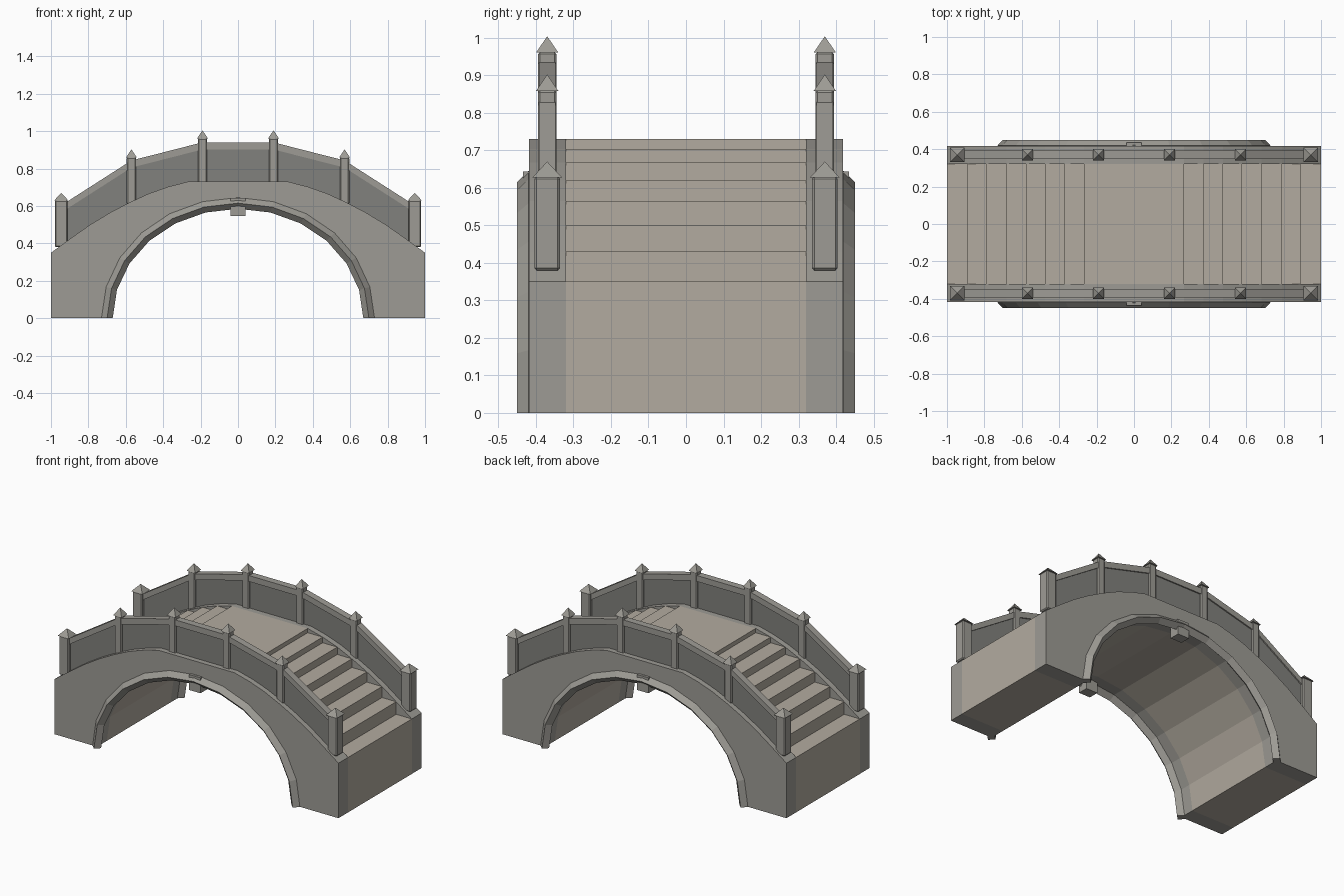
import bpy, bmesh, math

if "Cube" in bpy.data.objects:
    bpy.data.objects.remove(bpy.data.objects["Cube"])

def material(name, col):
    m = bpy.data.materials.new(name)
    m.diffuse_color = (*col, 1)
    m.use_nodes = True
    m.node_tree.nodes["Principled BSDF"].inputs["Base Color"].default_value = m.diffuse_color
    return m

STONE = material("grey_stone", (0.34, 0.33, 0.30))
PAVING = material("tan_paving", (0.45, 0.41, 0.35))
DARK = material("dark_panel", (0.22, 0.22, 0.205))

def finish(name, bm, mat):
    bmesh.ops.recalc_face_normals(bm, faces=bm.faces)
    me = bpy.data.meshes.new(name)
    bm.to_mesh(me)
    bm.free()
    ob = bpy.data.objects.new(name, me)
    me.materials.append(mat)
    bpy.context.collection.objects.link(ob)
    return ob

def prism(name, pts, y0, y1, mat):
    """Extrude an xz outline from y0 to y1."""
    bm = bmesh.new()
    a = [bm.verts.new((x, y0, z)) for x, z in pts]
    b = [bm.verts.new((x, y1, z)) for x, z in pts]
    bm.faces.new(a)
    bm.faces.new(b[::-1])
    for i in range(len(pts)):
        j = (i + 1) % len(pts)
        bm.faces.new((a[i], b[i], b[j], a[j]))
    return finish(name, bm, mat)

def box_outline(x0, x1, z0, z1):
    return [(x0, z0), (x1, z0), (x1, z1), (x0, z1)]

def arch(rx, rz, n=12):
    """Half ellipse from right foot to left foot."""
    return [(rx * math.cos(math.pi * i / n), rz * math.sin(math.pi * i / n)) for i in range(n + 1)]

# Shared deck curve (right half, from the end up to the crown)
deck = [(1, .35), (.89, .43), (.79, .50), (.683, .565), (.578, .62), (.475, .667), (.372, .703), (.267, .73)]
opening = arch(.70, .615)

def mirrored(half):
    """Left foot, over the top, right foot, then back under the arch."""
    left = [(-x, z) for x, z in half]
    return [(-1, 0)] + left + half[::-1] + [(1, 0)] + opening

# Stepped core between the side walls
steps = []
for (xa, za), (xb, zb) in zip(deck, deck[1:]):
    steps += [(xa, za), (xb, za)]
steps.append(deck[-1])
prism("stepped_deck", mirrored(steps), -.32, .32, PAVING)

def arch_trim(name, yc, r=.03):
    """Diamond-section moulding around the arch opening."""
    bm = bmesh.new()
    rings = []
    inner, outer = arch(.70 - r, .615 - r), arch(.70 + r, .615 + r)
    for m, i, o in zip(opening, inner, outer):
        rings.append([bm.verts.new(c) for c in (
            (i[0], yc, i[1]), (m[0], yc - r, m[1]), (o[0], yc, o[1]), (m[0], yc + r, m[1]))])
    for p, q in zip(rings, rings[1:]):
        for k in range(4):
            bm.faces.new((p[k], p[(k + 1) % 4], q[(k + 1) % 4], q[k]))
    bm.faces.new(rings[0])
    bm.faces.new(rings[-1][::-1])
    finish(name, bm, STONE)

def post(name, x, y, w, z0, z1, cap_w, cap_h):
    """Bevelled post with a pyramid cap."""
    h = w / 2
    ob = prism(name, box_outline(x - h, x + h, z0, z1), y - h, y + h, STONE)
    bev = ob.modifiers.new("bevel", 'BEVEL')
    bev.width = .006
    bev.segments = 1
    bm = bmesh.new()
    c = cap_w / 2
    base = [bm.verts.new((x + sx * c, y + sy * c, z1 - .002)) for sx, sy in ((-1, -1), (1, -1), (1, 1), (-1, 1))]
    tip = bm.verts.new((x, y, z1 + cap_h))
    bm.faces.new(base[::-1])
    for i in range(4):
        bm.faces.new((base[i], base[(i + 1) % 4], tip))
    finish(name + "_cap", bm, STONE)

# Post x, rail top z, panel foot z
stations = [(-.945, .603, .37), (-.57, .843, .60), (-.19, .94, .71),
            (.19, .94, .71), (.57, .843, .60), (.945, .603, .37)]

for side, s in (("front", -1), ("back", 1)):
    y = s * .37
    # Side wall, arch moulding and keystone
    prism(side + "_wall", mirrored(deck), s * .32, s * .418, STONE)
    arch_trim(side + "_arch_trim", s * .42)
    prism(side + "_keystone", box_outline(-.04, .04, .545, .643), s * .37, s * .435, STONE)

    # Posts
    for i, (x, _, _) in enumerate(stations):
        ax = abs(x)
        if ax > .9:
            post(f"{side}_end_post_{i}", x, y, .068, .38, .63, .078, .04)
        else:
            z0, z1 = (.61, .86) if ax > .5 else (.72, .962)
            post(f"{side}_post_{i}", x, y, .05, z0, z1, .06, .042)

    # Rails and panels between posts
    for i, ((xa, ta, ba), (xb, tb, bb)) in enumerate(zip(stations, stations[1:])):
        prism(f"{side}_handrail_{i}", [(xa, ta - .038), (xb, tb - .038), (xb, tb), (xa, ta)],
              y - .022, y + .022, STONE)
        prism(f"{side}_panel_{i}", [(xa, ba), (xb, bb), (xb, tb - .03), (xa, ta - .03)],
              y - .014, y + .014, DARK)
